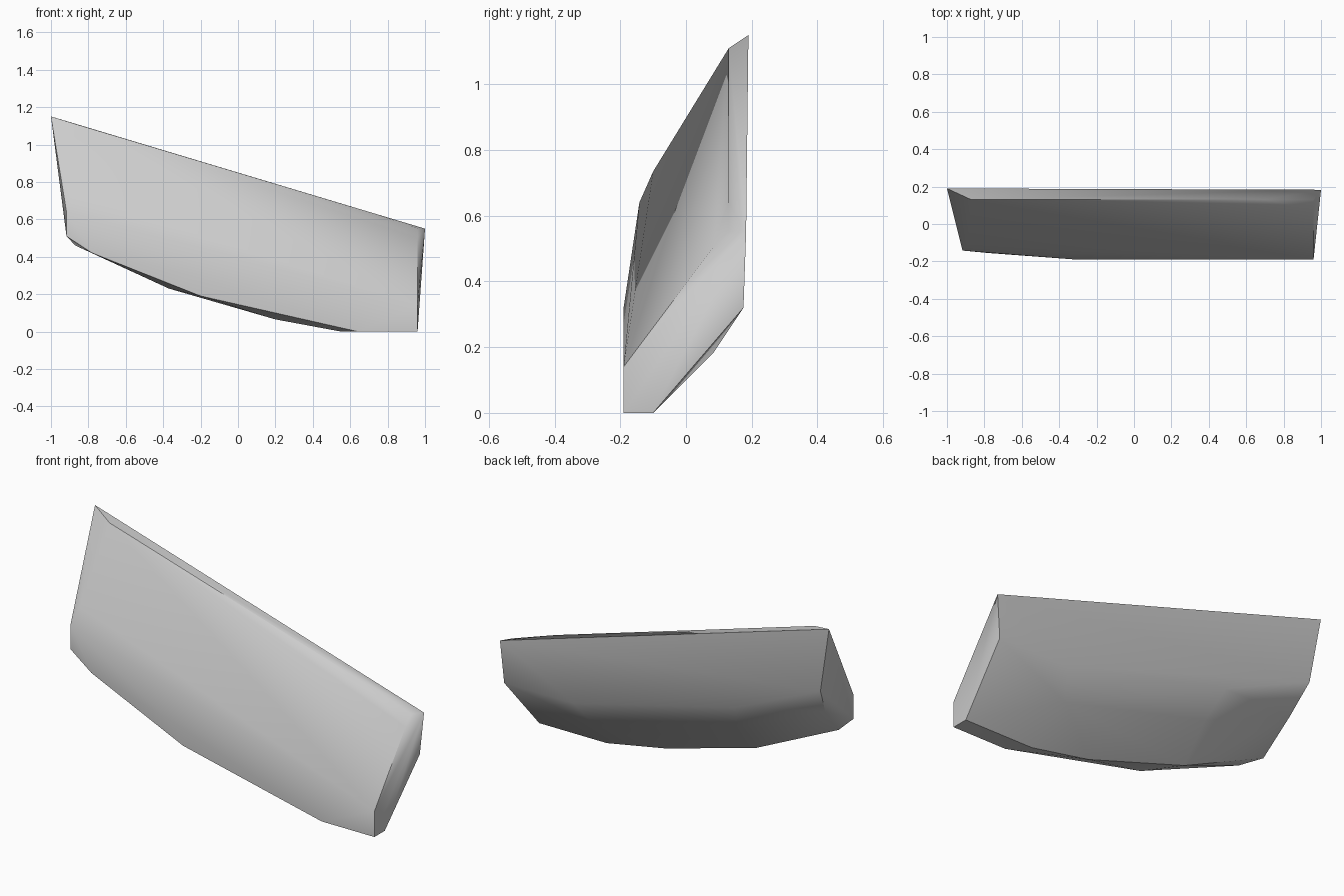
import bpy, bmesh, math

cube = bpy.data.objects.get("Cube")
if cube:
    bpy.data.objects.remove(cube, do_unlink=True)

# Single grey finish
grey = bpy.data.materials.new("plain_grey")
grey.use_nodes = True
colour = (0.6, 0.6, 0.6, 1)
grey.diffuse_color = colour
grey.node_tree.nodes["Principled BSDF"].inputs["Base Color"].default_value = colour

# Lengthwise edge rails of the faceted shell, each running from -x to +x
rails = {
    "top_back": [(-1, .19, 1.15), (1, .183, .55)],
    "top_front": [(-.87, .13, 1.11), (.70, .13, .64), (.96, .13, .552)],
    "front_slope": [(-.89, -.10, .735), (.96, .08, .50)],
    "shoulder": [(-.917, -.142, .64), (-.31, -.19, .32), (.96, -.19, .14)],
    "front_bottom": [(-.917, -.142, .51), (-.78, -.155, .42), (-.2, -.19, .19),
                     (.64, -.19, 0), (.96, -.19, 0)],
    "keel_back": [(-.87, -.08, .46), (-.37, -.07, .23), (.2, -.1, .065),
                  (.55, -.1, 0), (.96, -.1, 0)],
    "underside": [(-.9, .08, .63), (-.37, .085, .41), (.5, .085, .185)],
    "back_break": [(-.94, .178, .79), (-.42, .178, .56), (.56, .175, .32),
                   (.98, .175, .32)],
}

# Skin the rails into one closed convex shell
bm = bmesh.new()
for rail in rails.values():
    for point in rail:
        bm.verts.new(point)
skin = bmesh.ops.convex_hull(bm, input=bm.verts[:])
loose = [v for v in bm.verts if not v.link_faces]
bmesh.ops.delete(bm, geom=loose, context='VERTS')
bmesh.ops.dissolve_limit(bm, angle_limit=math.radians(1),
                         verts=bm.verts[:], edges=bm.edges[:])
bmesh.ops.recalc_face_normals(bm, faces=bm.faces[:])

mesh = bpy.data.meshes.new("shell_panel")
bm.to_mesh(mesh)
bm.free()
mesh.materials.append(grey)
panel = bpy.data.objects.new("shell_panel", mesh)
bpy.context.collection.objects.link(panel)

# Soft facets with crisp main edges
bpy.ops.object.select_all(action='DESELECT')
panel.select_set(True)
bpy.context.view_layer.objects.active = panel
bpy.ops.object.shade_smooth_by_angle(angle=math.radians(42))
